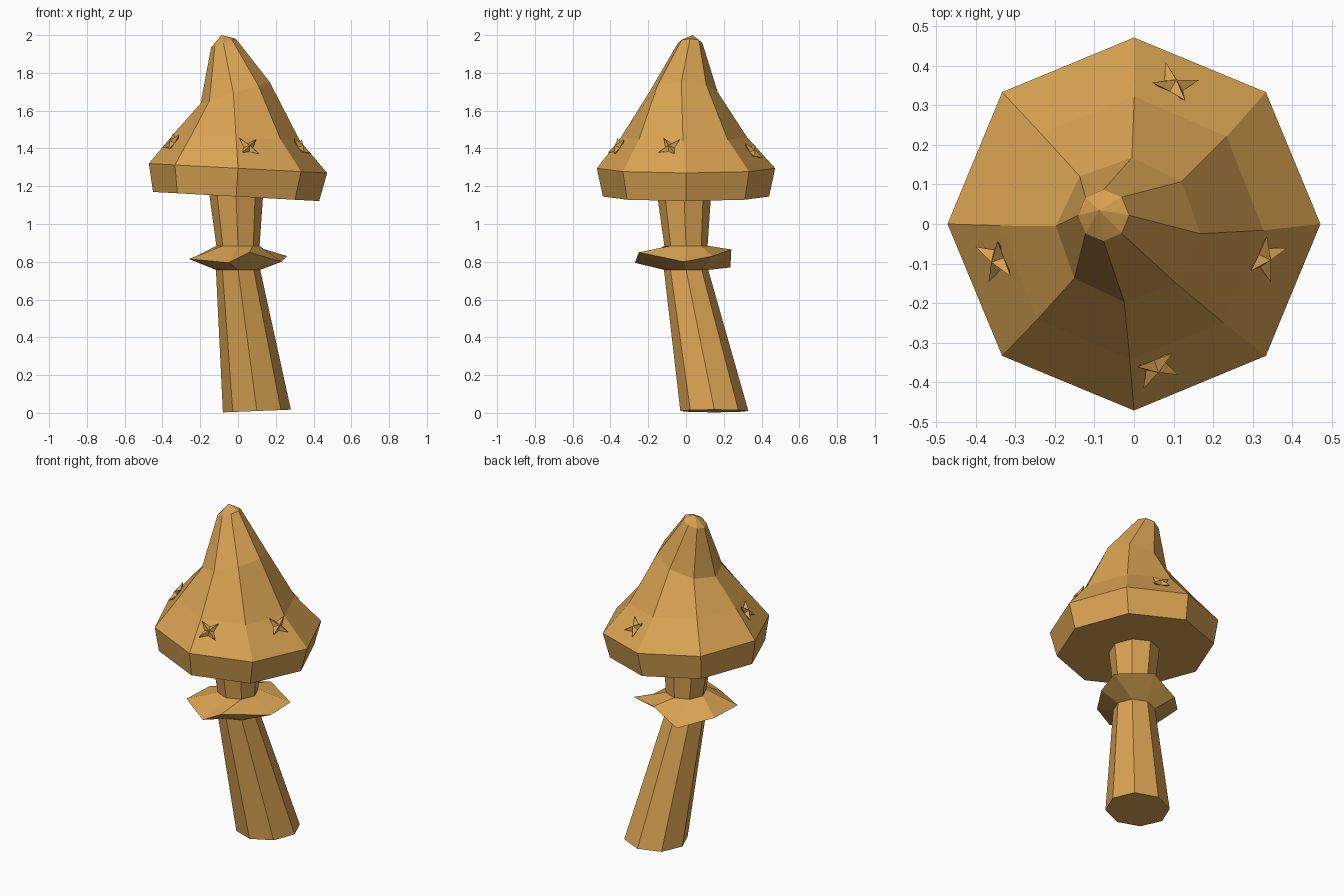
import bpy, bmesh
from math import cos, sin, radians
from mathutils import Vector
from mathutils.bvhtree import BVHTree

if "Cube" in bpy.data.objects:
    bpy.data.objects.remove(bpy.data.objects["Cube"])

SIDES = 8
amber = bpy.data.materials.new("warm_amber")
colour = (0.70, 0.37, 0.085, 1)
amber.diffuse_color = colour
amber.use_nodes = True
amber.node_tree.nodes["Principled BSDF"].inputs["Base Color"].default_value = colour


def ring(cx, cy, z, r, tilt=0.0, turn=0.0):
    """Octagon of points; tilt raises z with x, turn is in degrees."""
    pts = []
    for i in range(SIDES):
        a = radians(360 / SIDES * i + turn)
        x, y = cx + r * cos(a), cy + r * sin(a)
        pts.append(Vector((x, y, z + tilt * x)))
    return pts


def loft(name, rings, tip=None, closed=False):
    """Skin stacked rings, ending in caps, a tip or a closed loop."""
    bm = bmesh.new()
    loops = [[bm.verts.new(p) for p in r] for r in rings]
    pairs = list(zip(loops, loops[1:]))
    if closed:
        pairs.append((loops[-1], loops[0]))
    for lo, hi in pairs:
        for i in range(SIDES):
            j = (i + 1) % SIDES
            bm.faces.new((lo[i], lo[j], hi[j], hi[i]))
    if not closed:
        bm.faces.new(loops[0][::-1])
        if tip:
            top = bm.verts.new(tip)
            for i in range(SIDES):
                bm.faces.new((loops[-1][i], loops[-1][(i + 1) % SIDES], top))
        else:
            bm.faces.new(loops[-1])
    bmesh.ops.recalc_face_normals(bm, faces=bm.faces)
    mesh = bpy.data.meshes.new(name)
    bm.to_mesh(mesh)
    bm.free()
    mesh.materials.append(amber)
    obj = bpy.data.objects.new(name, mesh)
    bpy.context.collection.objects.link(obj)
    return obj


# Leaning stem, flaring slightly under the cap
loft("stem", [
    ring(0.10, 0.15, 0.006, 0.18, 0.04),
    ring(0, 0, 0.76, 0.117),
    ring(0, 0, 0.88, 0.114),
    ring(-0.01, -0.01, 1.15, 0.142, -0.05),
])

# Uneven skirt around the stem
skirt_edge = [Vector(p) for p in (
    (0.23, -0.01, 0.80), (0.26, 0.14, 0.83), (0.055, 0.24, 0.865), (-0.10, 0.235, 0.77),
    (-0.25, 0.08, 0.815), (-0.26, -0.13, 0.815), (-0.05, -0.27, 0.795), (0.06, -0.25, 0.85))]
loft("skirt", [
    ring(0, 0, 0.757, 0.116),
    skirt_edge,
    ring(0, 0, 0.885, 0.113),
    ring(0, 0, 0.82, 0.09),
], closed=True)

# Faceted pointed cap with a bent tip
cap = loft("cap", [
    ring(-0.01, 0, 1.145, 0.44, -0.055),
    ring(0, 0, 1.295, 0.472, -0.053),
    ring(-0.005, -0.01, 1.46, 0.333, -0.06, -1),
    ring(-0.015, -0.015, 1.70, 0.183, 0.31, -3),
    ring(-0.077, 0.022, 1.985, 0.065, 0.35),
], tip=(-0.088, 0.035, 2.0))

# Small star-shaped bumps seated on the cap
bm = bmesh.new()
bm.from_mesh(cap.data)
surface = BVHTree.FromBMesh(bm)
bm.free()
spots = {"front": (0.055, -0.36), "left": (0.33, -0.085),
         "back": (0.10, 0.35), "right": (-0.345, -0.09)}
for side, (x, y) in spots.items():
    spot, normal, _, _ = surface.ray_cast(Vector((x, y, 3)), Vector((0, 0, -1)))
    across = Vector((0, 0, 1)).cross(normal).normalized()
    up = normal.cross(across)

    def star(length, notch, lift, sink):
        pts = []
        for i in range(SIDES):
            a = radians(360 / SIDES * i + 40)
            r, h = (notch, sink) if i % 2 else (length, lift)
            pts.append(spot + (across * cos(a) + up * sin(a)) * r + normal * h)
        return pts

    loft(side + "_bump", [star(0.03, 0.01, -0.01, -0.01), star(0.068, 0.026, 0.016, 0.0)],
         tip=spot + normal * 0.022)
